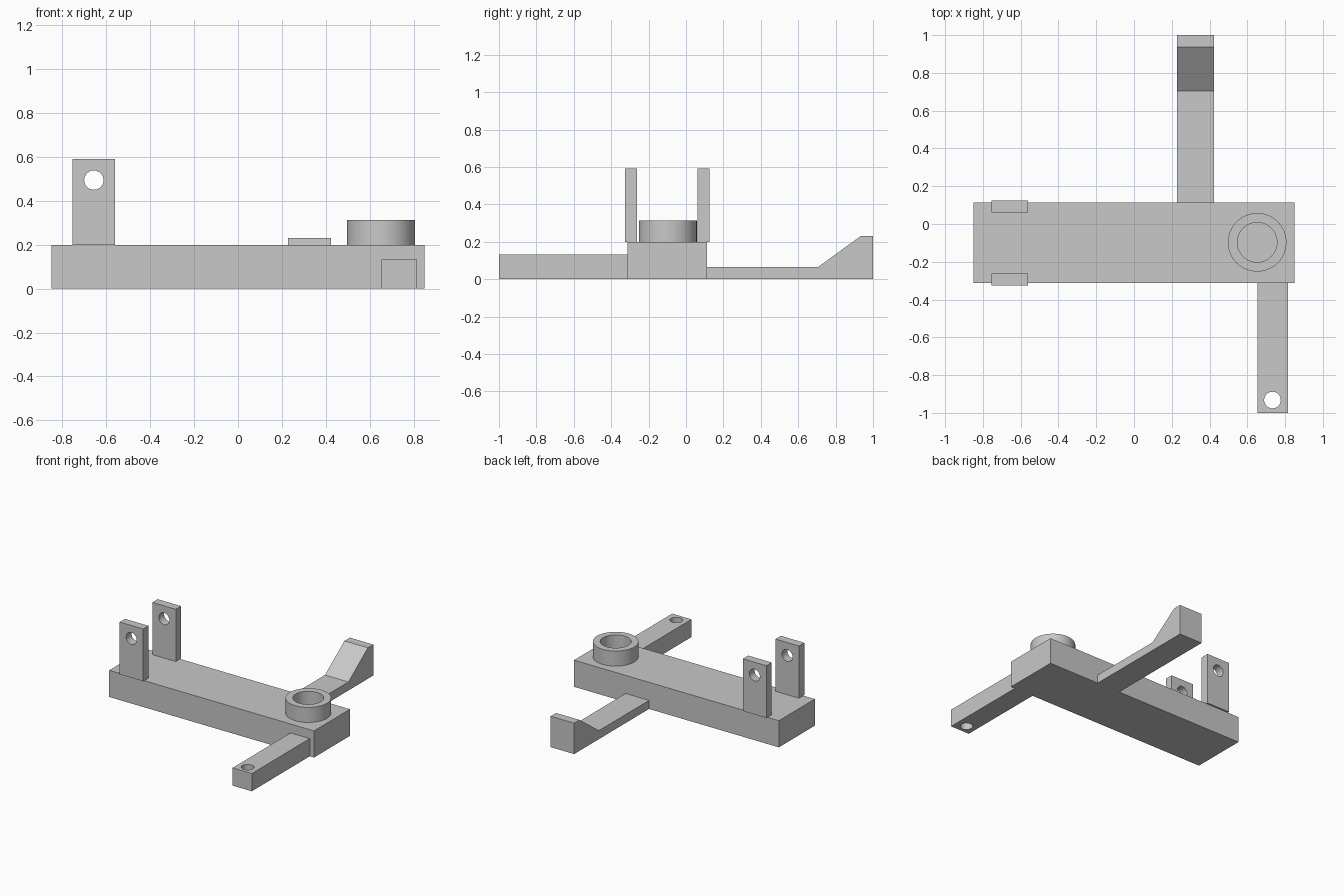
import bpy, bmesh, math
from mathutils import Vector

old = bpy.data.objects.get("Cube")
if old:
    bpy.data.objects.remove(old, do_unlink=True)

# Single plain grey finish
GREY = (0.58, 0.58, 0.58, 1.0)
grey = bpy.data.materials.new("plain_grey")
grey.use_nodes = True
grey.diffuse_color = GREY
grey.node_tree.nodes["Principled BSDF"].inputs["Base Color"].default_value = GREY


def finish(name, bm):
    bmesh.ops.recalc_face_normals(bm, faces=bm.faces)
    mesh = bpy.data.meshes.new(name)
    bm.to_mesh(mesh)
    bm.free()
    mesh.materials.append(grey)
    obj = bpy.data.objects.new(name, mesh)
    bpy.context.scene.collection.objects.link(obj)
    return obj


def prism(name, profile, x0, x1):
    """Extrude a (y, z) profile along x."""
    bm = bmesh.new()
    face = bm.faces.new([bm.verts.new((x0, y, z)) for y, z in profile])
    out = bmesh.ops.extrude_face_region(bm, geom=[face])
    moved = [v for v in out["geom"] if isinstance(v, bmesh.types.BMVert)]
    bmesh.ops.translate(bm, verts=moved, vec=(x1 - x0, 0, 0))
    return finish(name, bm)


def box(name, x0, x1, y0, y1, z0, z1):
    return prism(name, [(y0, z0), (y1, z0), (y1, z1), (y0, z1)], x0, x1)


def smooth(obj):
    bpy.ops.object.select_all(action="DESELECT")
    obj.select_set(True)
    bpy.context.view_layer.objects.active = obj
    bpy.ops.object.shade_smooth_by_angle(angle=math.radians(30))


def drill(obj, centre, radius, axis):
    """Cut a round through hole along the given axis."""
    bpy.ops.mesh.primitive_cylinder_add(
        vertices=48, radius=radius, depth=0.4, location=centre,
        rotation=Vector((0, 0, 1)).rotation_difference(Vector(axis)).to_euler())
    cutter = bpy.context.object
    cutter.name = "hole_cutter"
    cutter.hide_render = True
    mod = obj.modifiers.new("hole", "BOOLEAN")
    mod.operation = "DIFFERENCE"
    mod.solver = "EXACT"
    mod.object = cutter
    bpy.context.view_layer.objects.active = obj
    bpy.ops.object.modifier_apply(modifier=mod.name)
    bpy.data.objects.remove(cutter, do_unlink=True)
    smooth(obj)


# Main beam
MID_Y = -0.1
HALF = 0.213
TOP = 0.2
box("main_beam", -0.85, 0.85, MID_Y - HALF, MID_Y + HALF, 0, TOP)

# Pair of upright lugs with pin holes, mirrored about the beam's middle
for name, side in (("front_lug", -1), ("back_lug", 1)):
    y0, y1 = sorted((MID_Y + side * 0.162, MID_Y + side * 0.225))
    lug = box(name, -0.755, -0.56, y0, y1, TOP, 0.592)
    drill(lug, (-0.657, (y0 + y1) / 2, 0.495), 0.044, (0, 1, 0))

# Front arm with a vertical bolt hole
arm = box("front_arm", 0.655, 0.815, -1, MID_Y - HALF, 0, 0.133)
drill(arm, (0.733, -0.932, 0.07), 0.044, (0, 0, 1))

# Back arm ending in a ramped stop
BACK = MID_Y + HALF
prism("back_arm", [(BACK, 0), (1, 0), (1, 0.232), (0.936, 0.232),
                   (0.705, 0.064), (BACK, 0.064)], 0.228, 0.423)

# Raised collar: a rectangular section turned around its axis
bm = bmesh.new()
section = [bm.verts.new((r, 0, z)) for r, z in
           ((0.105, TOP), (0.155, TOP), (0.155, 0.313), (0.105, 0.313))]
edges = [bm.edges.new((section[i], section[(i + 1) % 4])) for i in range(4)]
bmesh.ops.spin(bm, geom=section + edges, cent=(0, 0, 0), axis=(0, 0, 1),
               angle=math.tau, steps=64)
bmesh.ops.remove_doubles(bm, verts=bm.verts, dist=0.0005)
bmesh.ops.translate(bm, verts=bm.verts, vec=(0.652, -0.097, 0))
smooth(finish("collar", bm))
